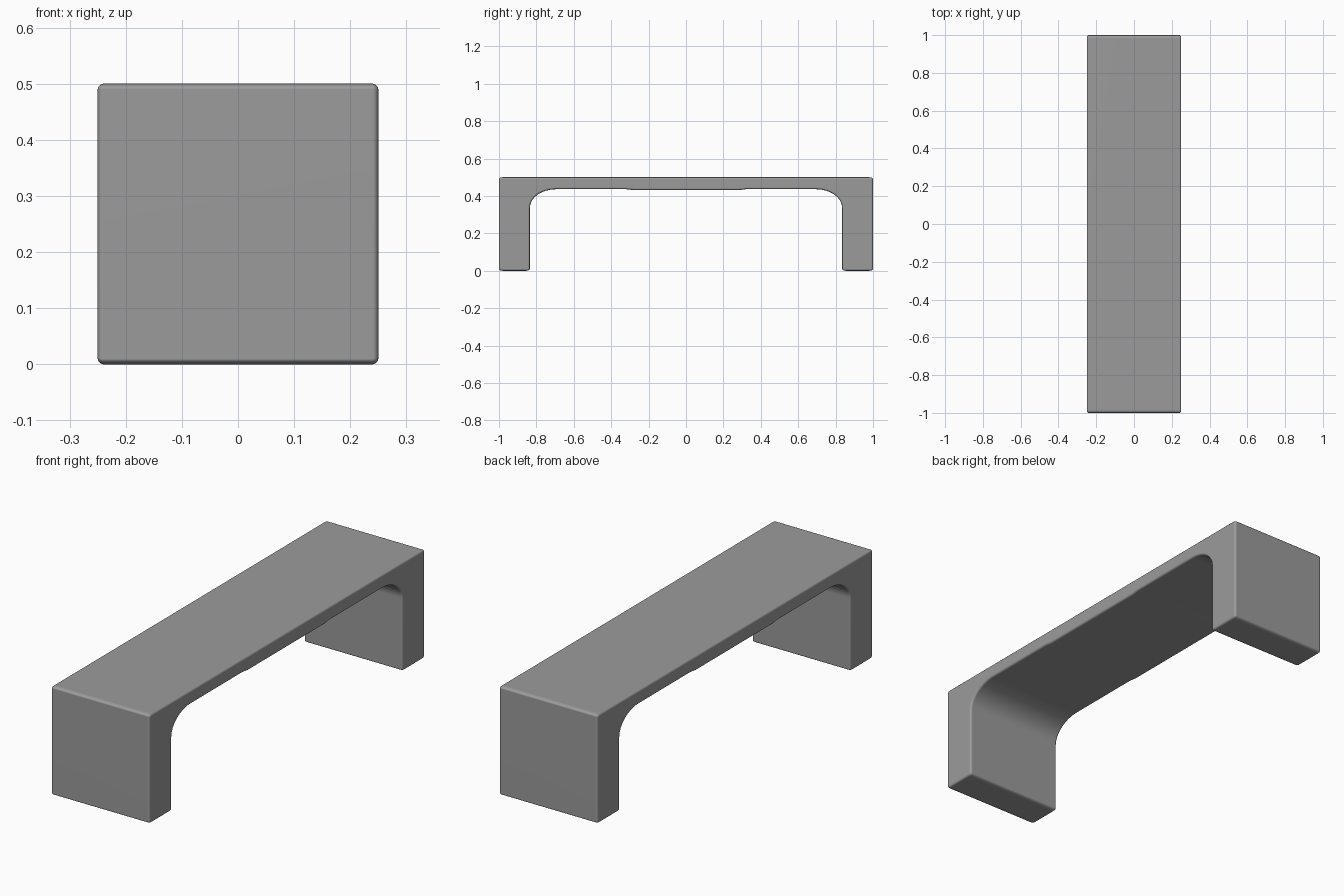
import bpy, bmesh
from math import sin, cos, pi, radians

if "Cube" in bpy.data.objects:
    bpy.data.objects.remove(bpy.data.objects["Cube"])

HALF_W, HALF_L, HEIGHT = 0.25, 1.0, 0.5
LEG_Y, ARC_Z, UNDER_Z = 0.835, 0.336, 0.436   # inner leg face, arc start, underside
ARC_RY = 0.14


def arc(cy, cz, ry, rz, start, end, steps):
    """Points along an elliptical arc, angles in degrees."""
    angles = [radians(start + (end - start) * i / steps) for i in range(steps + 1)]
    return [(cy + ry * cos(a), cz + rz * sin(a)) for a in angles]


# Right half of the side outline, from the middle of the underside to the top
RY, RZ = 0.018, 0.01                          # rounding of the outline corners
half = [(0.28, 0.431), (0.32, UNDER_Z)]
half += arc(LEG_Y - ARC_RY, ARC_Z, ARC_RY, UNDER_Z - ARC_Z, 90, 0, 8)
half += arc(LEG_Y + RY, RZ, RY, RZ, 180, 270, 3)
half += arc(HALF_L - RY, RZ, RY, RZ, 270, 360, 3)
half += arc(HALF_L - RY, HEIGHT - RZ, RY, RZ, 0, 90, 3)
outline = half + [(-y, z) for y, z in reversed(half)]

# Extrude the outline across the width
bm = bmesh.new()
face = bm.faces.new([bm.verts.new((-HALF_W, y, z)) for y, z in outline])
ext = bmesh.ops.extrude_face_region(bm, geom=[face])
bmesh.ops.translate(bm, vec=(2 * HALF_W, 0, 0),
                    verts=[g for g in ext["geom"] if isinstance(g, bmesh.types.BMVert)])
bmesh.ops.recalc_face_normals(bm, faces=bm.faces)

# Round the rims of both side faces
rims = [e for e in bm.edges if abs(e.verts[0].co.x - e.verts[1].co.x) < 1e-5]
bmesh.ops.bevel(bm, geom=rims, offset=0.01, offset_type='OFFSET', segments=3,
                profile=0.5, affect='EDGES', clamp_overlap=False)
mesh = bpy.data.meshes.new("bench")
bm.to_mesh(mesh)
bm.free()
bench = bpy.data.objects.new("bench", mesh)
bpy.context.collection.objects.link(bench)

# Dark grey
grey = bpy.data.materials.new("dark_grey")
grey.diffuse_color = (0.33, 0.33, 0.33, 1)
grey.use_nodes = True
grey.node_tree.nodes["Principled BSDF"].inputs["Base Color"].default_value = grey.diffuse_color
mesh.materials.append(grey)

# Smooth shading with face-weighted normals to keep the big faces flat
bpy.context.view_layer.objects.active = bench
bench.select_set(True)
bpy.ops.object.shade_smooth_by_angle(angle=radians(40))
bench.modifiers.new("flat_faces", 'WEIGHTED_NORMAL').keep_sharp = True
